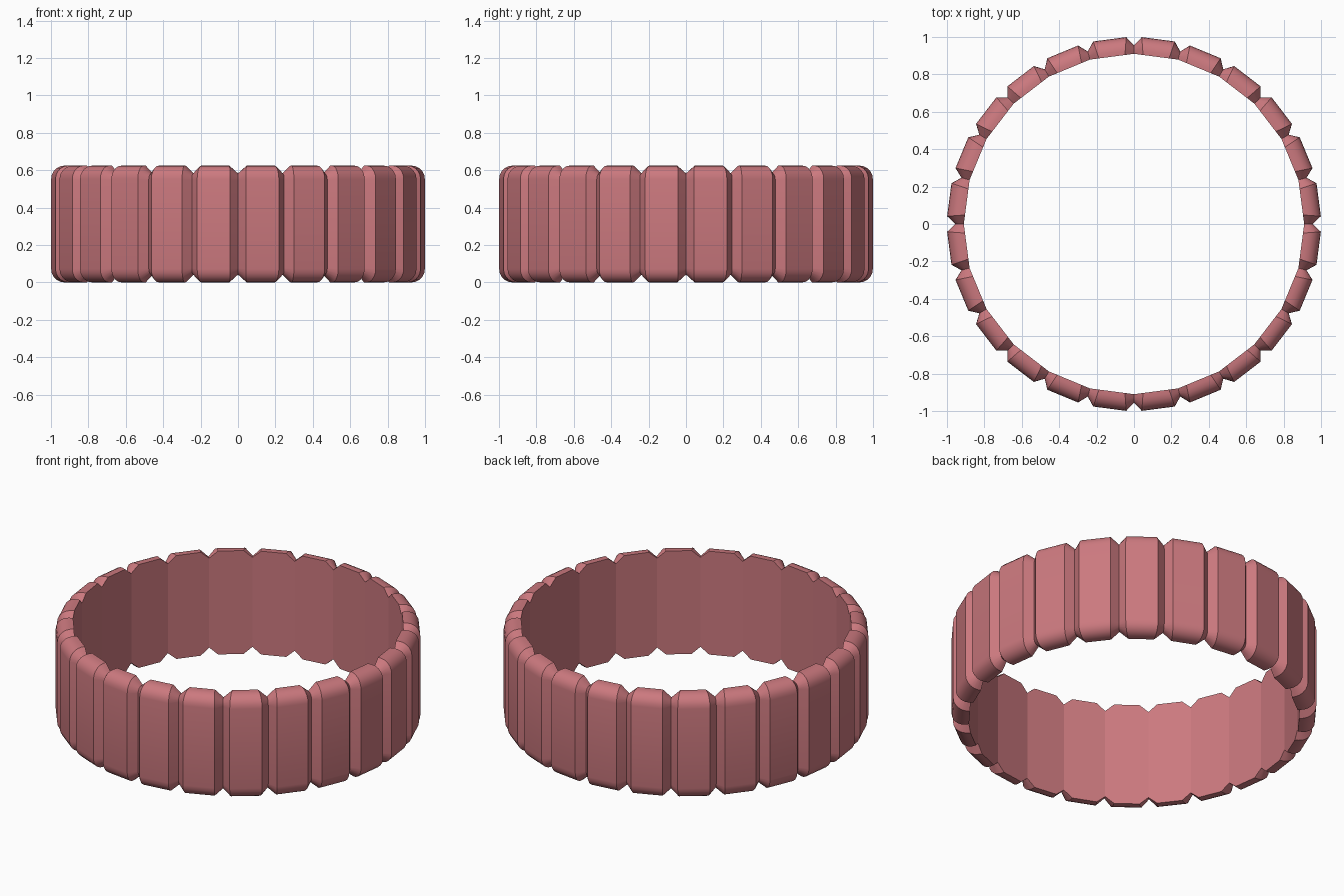
import bpy, bmesh, math
from mathutils import Matrix

if "Cube" in bpy.data.objects:
    bpy.data.objects.remove(bpy.data.objects["Cube"])

N = 24                      # ribs around the ring
HALF = math.pi / N
V_IN = 0.91 * math.cos(HALF)  # distance to the flat inner faces


def section(u_in, u_out, v_out, z0, z1, rv, rz, steps=5):
    """Closed outline from inner top, over the rounded outside, to inner bottom."""
    pts = [(V_IN, z1)]
    arc = [math.pi / 2 * i / steps for i in range(steps + 1)]
    pts += [(v_out - rv + rv * math.sin(a), z1 - rz + rz * math.cos(a)) for a in arc]
    pts += [(v_out - rv + rv * math.cos(a), z0 + rz - rz * math.sin(a)) for a in arc]
    pts.append((V_IN, z0))
    span = v_out - V_IN
    return [(u_in + (u_out - u_in) * (v - V_IN) / span, v, z) for v, z in pts]


# Groove outline and raised rib outline, mirrored across the rib
R_G = 0.955
groove = section(0.91 * math.sin(HALF), R_G * math.sin(HALF),
                 R_G * math.cos(HALF), 0.042, 0.583, 0.03, 0.035)
rib = section(0.07, 0.089, 0.996, 0.0, 0.625, 0.072, 0.072)
flip = lambda pts: [(-u, v, z) for u, v, z in pts]
rows = [flip(groove), flip(rib), rib, groove]

bm = bmesh.new()
for k in range(N):
    rot = Matrix.Rotation((k + 0.5) * 2 * math.pi / N, 4, 'Z')
    grid = []
    for row in rows:
        vs = [bm.verts.new(p) for p in row]
        bmesh.ops.transform(bm, matrix=rot, verts=vs)
        grid.append(vs)
    # Outer skin: side wall, rib face, side wall
    for a, b in zip(grid, grid[1:]):
        for i in range(len(a) - 1):
            bm.faces.new((a[i], a[i + 1], b[i + 1], b[i])).smooth = True
    # Flat inner face
    bm.faces.new([r[0] for r in grid] + [r[-1] for r in reversed(grid)])

bmesh.ops.remove_doubles(bm, verts=bm.verts, dist=1e-5)
bmesh.ops.recalc_face_normals(bm, faces=bm.faces)
# Crisp rib borders, soft rounded shoulders
for e in bm.edges:
    if e.calc_face_angle(0) > math.radians(25) or not all(f.smooth for f in e.link_faces):
        e.smooth = False

mesh = bpy.data.meshes.new("ribbed_ring")
bm.to_mesh(mesh)
bm.free()
ring = bpy.data.objects.new("ribbed_ring", mesh)
bpy.context.collection.objects.link(ring)

mat = bpy.data.materials.new("dusty_red")
mat.diffuse_color = (0.60, 0.19, 0.21, 1)
mat.use_nodes = True
mat.node_tree.nodes["Principled BSDF"].inputs["Base Color"].default_value = mat.diffuse_color
mesh.materials.append(mat)
